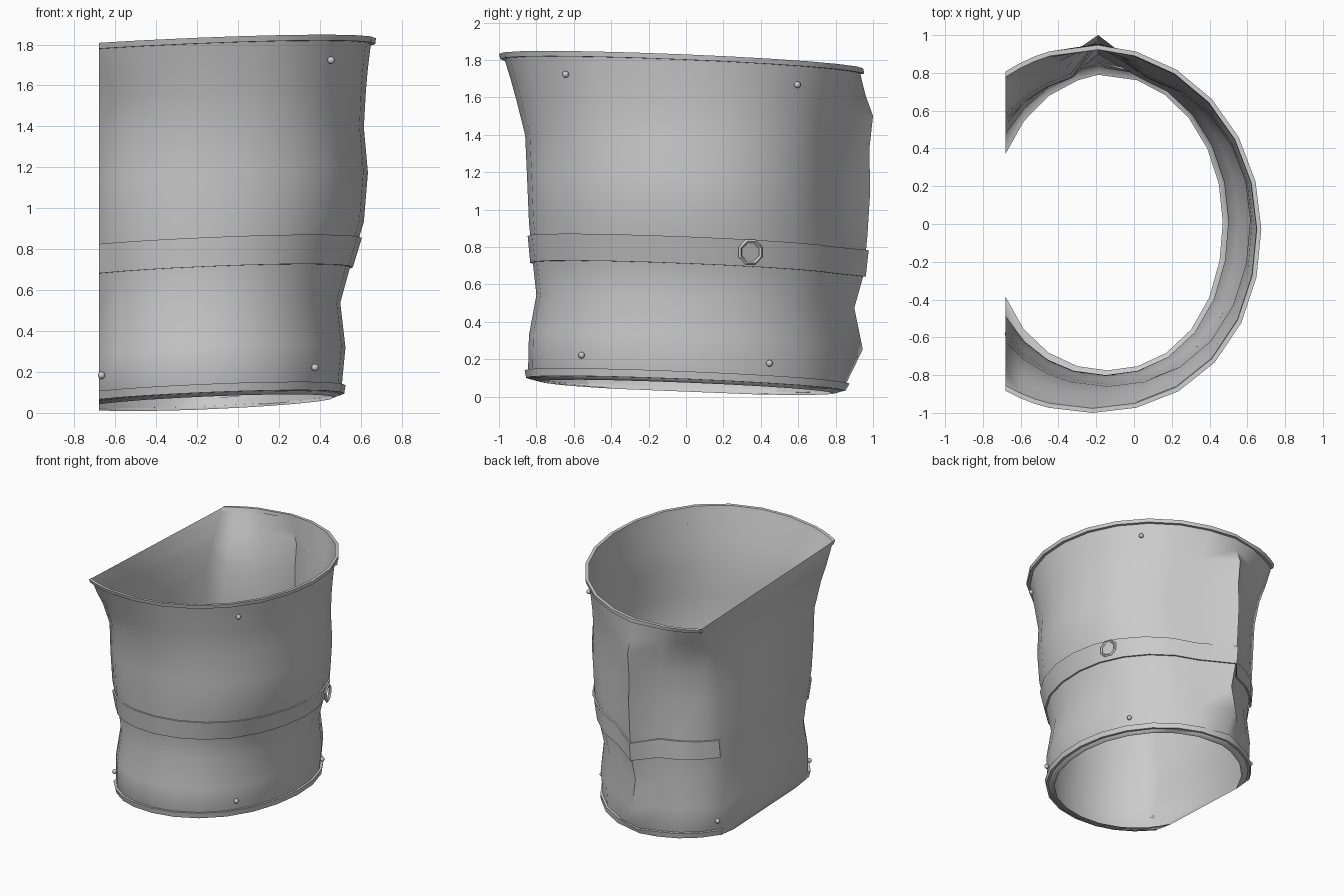
import bpy
import bmesh
from math import cos, sin, pi, radians
from mathutils import Vector

if "Cube" in bpy.data.objects:
    bpy.data.objects.remove(bpy.data.objects["Cube"])

CUT_X = -0.68
CREASE_X = -0.19
grey = bpy.data.materials.new("plain_grey")
grey.use_nodes = True
colour = (0.6, 0.6, 0.6, 1)
grey.diffuse_color = colour
grey.node_tree.nodes["Principled BSDF"].inputs["Base Color"].default_value = colour

# Levels from bottom to top:
# height, centre x, radius x, centre y, radius y, back flattening, y of the back crease
LEVELS = [
    (0.047, -0.14, 0.61, 0.01, 0.785, 0.99, 0.79),
    (0.06, -0.15, 0.65, 0.0, 0.835, 0.99, 0.83),
    (0.08, -0.155, 0.66, 0.0, 0.845, 0.98, 0.845),
    (0.29, -0.15, 0.675, 0.01, 0.85, 0.97, 0.945),
    (0.51, -0.15, 0.65, 0.02, 0.82, 0.96, 0.90),
    (0.69, -0.14, 0.69, 0.03, 0.85, 0.93, 0.95),
    (0.90, -0.13, 0.745, 0.02, 0.86, 0.91, 0.97),
    (1.14, -0.13, 0.765, 0.02, 0.87, 0.90, 0.985),
    (1.36, -0.14, 0.755, 0.02, 0.88, 0.91, 0.98),
    (1.54, -0.16, 0.785, 0.0, 0.905, 0.94, 1.0),
    (1.65, -0.19, 0.825, -0.015, 0.92, 0.98, 0.96),
    (1.79, -0.22, 0.872, -0.027, 0.951, 1.0, 0.925),
]


def level_at(z, grow=0.0):
    """Outline of the body at a height, optionally widened."""
    low, high = LEVELS[0], LEVELS[-1]
    for a, b in zip(LEVELS, LEVELS[1:]):
        if a[0] <= z <= b[0]:
            low, high = a, b
    t = min(max((z - low[0]) / (high[0] - low[0]), 0), 1)
    _, cx, rx, cy, ry, back, crease = [p + (q - p) * t for p, q in zip(low, high)]
    return (z, cx, rx + grow, cy, ry + grow, back, crease + grow)


def tilted(x, y, z):
    return Vector((x, y, z + 0.042 * (x + 0.2) - 0.04 * y))


def place(level, angle):
    """Point on an outline: fuller corners in front, flatter at the back."""
    z, cx, rx, cy, ry, back, _ = level
    if sin(angle) < 0:
        full = 1 + 0.025 * sin(2 * angle) ** 2
        return tilted(cx + rx * full * cos(angle), cy + ry * full * sin(angle), z)
    return tilted(cx + rx * cos(angle), cy + ry * back * sin(angle), z)


def cut_angle(level, sign):
    """Angle at which an outline meets the flat side."""
    low, high = pi / 2, pi
    for _ in range(30):
        mid = (low + high) / 2
        if place(level, sign * mid).x > CUT_X:
            low = mid
        else:
            high = mid
    return low


def outline(level):
    """Oval cut off flat at the side, with a crease at the back."""
    steps = [radians(a) for a in range(-105, 106, 15)]
    last = steps[-1]
    front, rear = cut_angle(level, -1), cut_angle(level, 1)
    angles = [-last - (front - last) * k / 3 for k in (3, 2, 1)] + steps
    angles += [last + (rear - last) * k / 3 for k in (1, 2, 3)]
    points = [place(level, a) for a in angles]
    points[angles.index(radians(90))] = tilted(CREASE_X, level[6], level[0])
    return points


def finish(name, bm, angle):
    bmesh.ops.recalc_face_normals(bm, faces=bm.faces)
    mesh = bpy.data.meshes.new(name)
    bm.to_mesh(mesh)
    bm.free()
    mesh.materials.append(grey)
    obj = bpy.data.objects.new(name, mesh)
    bpy.context.collection.objects.link(obj)
    bpy.ops.object.select_all(action='DESELECT')
    obj.select_set(True)
    bpy.context.view_layer.objects.active = obj
    bpy.ops.object.shade_smooth_by_angle(angle=radians(angle))


def make_body():
    bm = bmesh.new()
    rows = [[bm.verts.new(p) for p in outline(lv)] for lv in LEVELS]
    n = len(rows[0])
    for a, b in zip(rows, rows[1:]):
        for i in range(n):  # the last face of each row is the flat side
            j = (i + 1) % n
            bm.faces.new((a[i], a[j], b[j], b[i]))
    finish("body", bm, 60)


def make_hoop(name, low, high, inner, outer):
    """Solid strip around the body between two heights."""
    section = [level_at(low, inner), level_at(low, outer),
               level_at(high, outer), level_at(high, inner)]
    bm = bmesh.new()
    rows = [[bm.verts.new(p) for p in outline(lv)] for lv in section]
    for k, a in enumerate(rows):
        b = rows[(k + 1) % len(rows)]
        for i in range(len(a) - 1):
            bm.faces.new((a[i], a[i + 1], b[i + 1], b[i]))
    bm.faces.new([r[0] for r in rows])
    bm.faces.new([r[-1] for r in reversed(rows)])
    finish(name, bm, 35)


def make_rivet(name, z, degrees):
    bm = bmesh.new()
    bmesh.ops.create_uvsphere(bm, u_segments=8, v_segments=6, radius=0.018)
    spot = place(level_at(z, 0.008), radians(degrees))
    bmesh.ops.translate(bm, verts=bm.verts, vec=spot)
    finish(name, bm, 60)


def make_ring(name, z, degrees):
    """Eight-sided ring lying against the band."""
    sides, radius, half = 8, 0.062, 0.011
    bm = bmesh.new()
    a = radians(degrees)
    normal = Vector((cos(a), sin(a) * 0.85, 0)).normalized()
    side = Vector((-normal.y, normal.x, 0))
    centre = place(level_at(z, 0.028), a)
    rows = []
    for i in range(sides):
        t = radians(360 / sides * (i + 0.5))
        ray = side * cos(t) + Vector((0, 0, sin(t)))
        rows.append([bm.verts.new(centre + ray * (radius + u * half) + normal * v * half)
                     for u, v in ((-1, 0), (0, -1), (1, 0), (0, 1))])
    for i, a_row in enumerate(rows):
        b_row = rows[(i + 1) % sides]
        for k in range(4):
            m = (k + 1) % 4
            bm.faces.new((a_row[k], a_row[m], b_row[m], b_row[k]))
    finish(name, bm, 30)


make_body()
make_hoop("top_rim", 1.765, 1.793, -0.002, 0.022)
make_hoop("bottom_rim", 0.064, 0.105, -0.002, 0.018)
make_hoop("middle_band", 0.68, 0.822, 0.001, 0.014)
make_ring("band_ring", 0.755, 23)

# Rivets near the rims
for name, height, degrees in [
    ("top_front_rivet", 1.67, -41), ("top_back_rivet", 1.665, 42),
    ("bottom_front_rivet", 0.175, -40), ("bottom_back_rivet", 0.17, 32),
    ("bottom_front_side_rivet", 0.18, -138), ("bottom_back_side_rivet", 0.18, 139),
]:
    make_rivet(name, height, degrees)
